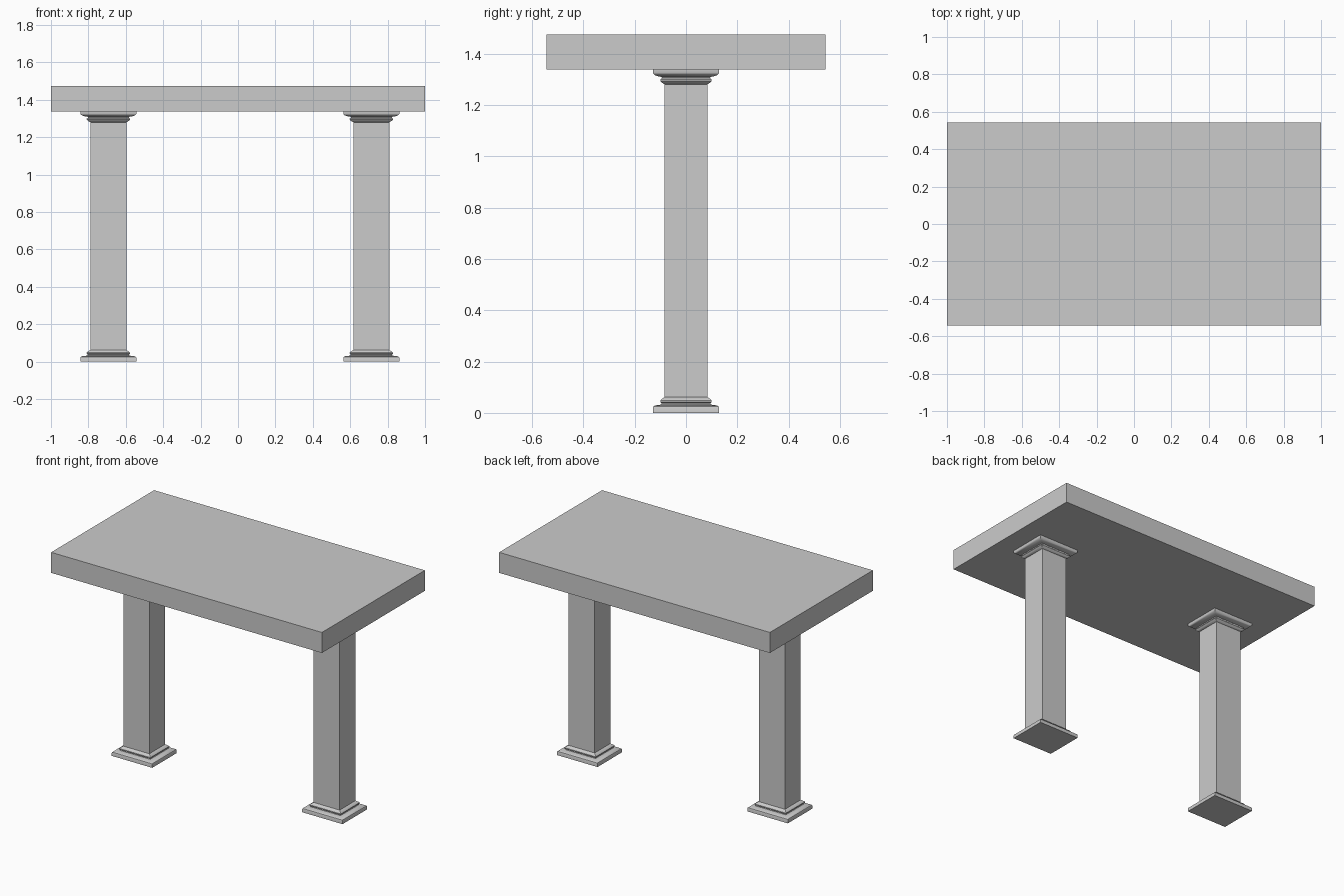
import bpy, bmesh

if "Cube" in bpy.data.objects:
    bpy.data.objects.remove(bpy.data.objects["Cube"])

X_STRETCH = 1.16   # columns are slightly wider in x than in y


def finish(name, bm, smooth=False):
    bmesh.ops.recalc_face_normals(bm, faces=bm.faces)
    me = bpy.data.meshes.new(name)
    bm.to_mesh(me)
    bm.free()
    ob = bpy.data.objects.new(name, me)
    bpy.context.collection.objects.link(ob)
    if smooth:
        bpy.ops.object.select_all(action='DESELECT')
        ob.select_set(True)
        bpy.context.view_layer.objects.active = ob
        bpy.ops.object.shade_smooth_by_angle(angle=0.6)
    return ob


def square_loft(name, cx, profile, smooth=False):
    """Stack rectangular rings; profile is (half depth, z) from bottom to top."""
    bm = bmesh.new()
    rings = [[bm.verts.new((cx + sx * h * X_STRETCH, sy * h, z))
              for sx, sy in ((-1, -1), (1, -1), (1, 1), (-1, 1))]
             for h, z in profile]
    for a, b in zip(rings, rings[1:]):
        for i in range(4):
            j = (i + 1) % 4
            bm.faces.new((a[i], a[j], b[j], b[i]))
    bm.faces.new(rings[0][::-1])
    bm.faces.new(rings[-1])
    return finish(name, bm, smooth)


# Moulding outlines
BASE = [(0.129, 0), (0.129, 0.02), (0.127, 0.025), (0.121, 0.029), (0.104, 0.031),
        (0.096, 0.034), (0.095, 0.038), (0.1, 0.043), (0.1, 0.048),
        (0.096, 0.053), (0.083, 0.062)]
CAPITAL = [(0.083, 1.28), (0.095, 1.288), (0.1, 1.294), (0.1, 1.299),
           (0.094, 1.304), (0.095, 1.309), (0.11, 1.312), (0.121, 1.316),
           (0.127, 1.321), (0.129, 1.325), (0.129, 1.338)]

# Columns
for side, cx in (("left", -0.693), ("right", 0.713)):
    square_loft(f"{side}_base", cx, BASE, True)
    square_loft(f"{side}_shaft", cx, [(0.083, 0.055), (0.083, 1.288)])
    square_loft(f"{side}_capital", cx, CAPITAL, True)

# Slab on top
bm = bmesh.new()
bmesh.ops.create_cube(bm, size=1)
for v in bm.verts:
    v.co = (v.co.x * 2, v.co.y * 1.086, 1.4065 + v.co.z * 0.137)
finish("top_slab", bm)
